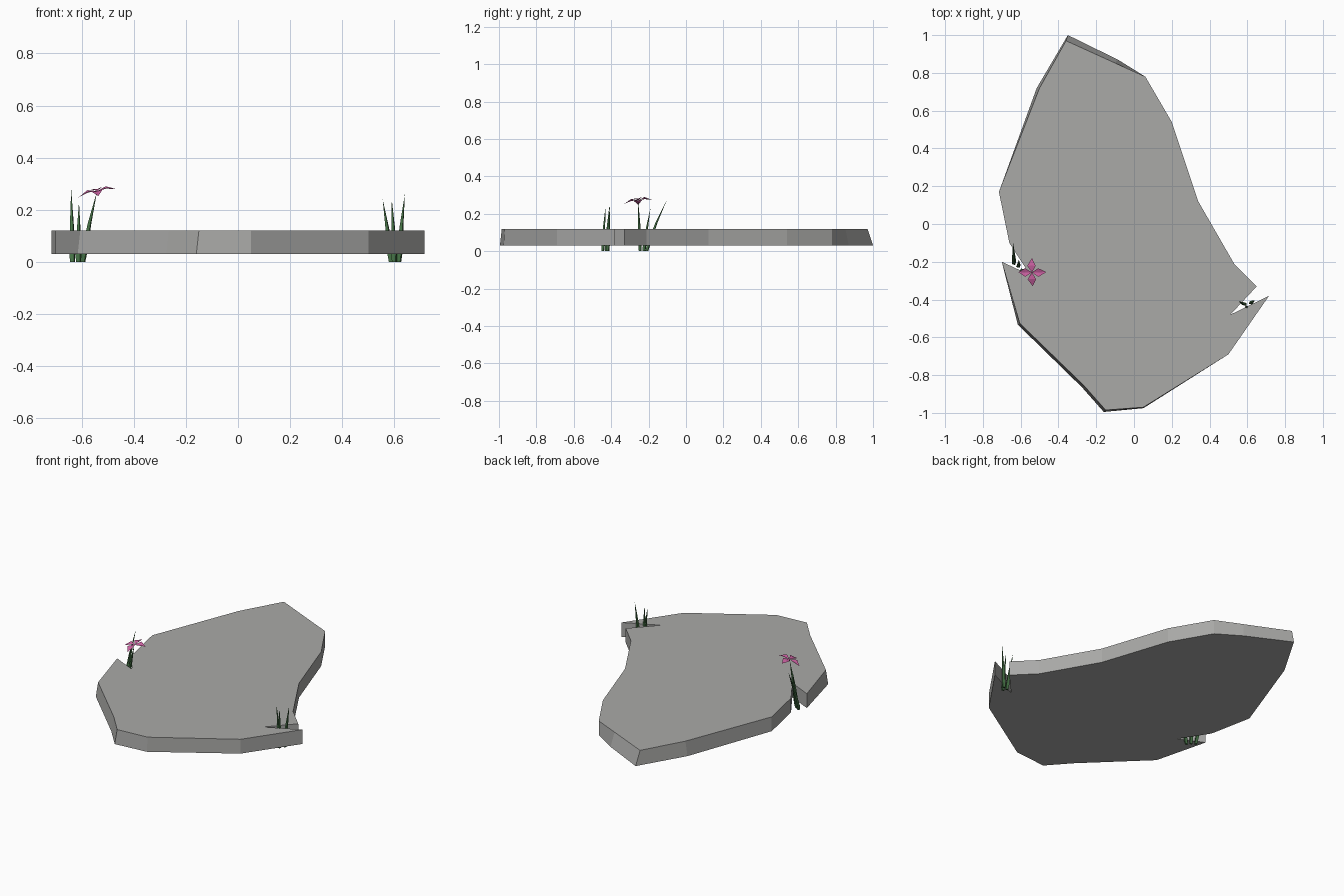
import bpy, bmesh, math
from mathutils import Vector, Matrix

if "Cube" in bpy.data.objects:
    bpy.data.objects.remove(bpy.data.objects["Cube"])


def material(name, rgb):
    m = bpy.data.materials.new(name)
    m.diffuse_color = (*rgb, 1)
    m.use_nodes = True
    m.node_tree.nodes["Principled BSDF"].inputs["Base Color"].default_value = m.diffuse_color
    return m


STONE = material("stone grey", (0.40, 0.40, 0.39))
GREEN = material("grass green", (0.06, 0.17, 0.06))
PINK = material("petal pink", (0.60, 0.12, 0.36))


def finish(name, bm, mat, fix_normals=True):
    if fix_normals:
        bmesh.ops.recalc_face_normals(bm, faces=bm.faces[:])
    me = bpy.data.meshes.new(name)
    bm.to_mesh(me)
    bm.free()
    me.materials.append(mat)
    ob = bpy.data.objects.new(name, me)
    bpy.context.collection.objects.link(ob)
    return ob


# Stone slab: top outline, clockwise from the far tip, with two cracks
outline = [(-0.36, 0.97), (-0.10, 0.852), (0.06, 0.78), (0.20, 0.54), (0.34, 0.12),
           (0.53, -0.21), (0.65, -0.33), (0.51, -0.48), (0.715, -0.38), (0.50, -0.69),
           (0.05, -0.97), (-0.15, -0.985), (-0.265, -0.855), (-0.605, -0.525),
           (-0.70, -0.20), (-0.55, -0.27), (-0.66, -0.10), (-0.715, 0.17), (-0.50, 0.72)]
# where the lower edge sticks out from the upper one
flare = {0: (0.01, 0.03), 1: (0.015, 0.018), 10: (0, -0.005), 11: (-0.01, -0.01),
         12: (-0.01, -0.01), 13: (-0.01, -0.008), 18: (-0.015, 0.0)}
bm = bmesh.new()
top = [bm.verts.new((x, y, 0.12)) for x, y in outline]
low = []
for i, (x, y) in enumerate(outline):
    dx, dy = flare.get(i, (0, 0))
    low.append(bm.verts.new((x + dx, y + dy, 0.03)))
bm.faces.new(top)
bm.faces.new(low[::-1])
n = len(top)
for i in range(n):
    j = (i + 1) % n
    bm.faces.new((top[i], top[j], low[j], low[i]))
finish("stone_slab", bm, STONE)


# Grass blades: four-sided, bulging near the root and tapering to a point
def blade(bm, root, tip, r=0.013):
    root, tip = Vector(root), Vector(tip)
    rings = []
    for t, k in ((0, 0.8), (0.12, 1.0), (0.55, 0.6)):
        c = root.lerp(tip, t)
        c.x += (root.x - tip.x) * 0.3 * t * (1 - t)
        c.y += (root.y - tip.y) * 0.3 * t * (1 - t)
        rings.append([bm.verts.new(c + Vector((math.cos(a) * r * k, math.sin(a) * r * k * 0.8, 0)))
                      for a in (0.5, 2.0, 3.6, 5.2)])
    end = bm.verts.new(tip)
    bm.faces.new(rings[0][::-1])
    for i in range(4):
        j = (i + 1) % 4
        for a, b in zip(rings, rings[1:]):
            bm.faces.new((a[i], a[j], b[j], b[i]))
        bm.faces.new((rings[-1][i], rings[-1][j], end))


def tuft(name, blades):
    bm = bmesh.new()
    for root, tip in blades:
        blade(bm, root, tip)
    finish(name, bm, GREEN)


tuft("grass_right", [((0.588, -0.425, 0), (0.555, -0.41, 0.24)),
                     ((0.600, -0.445, 0), (0.59, -0.43, 0.24)),
                     ((0.617, -0.418, 0), (0.64, -0.405, 0.26))])
tuft("grass_left", [((-0.635, -0.210, 0), (-0.64, -0.10, 0.28)),
                    ((-0.612, -0.225, 0), (-0.61, -0.19, 0.23))])
tuft("flower_stem", [((-0.595, -0.245, 0), (-0.541, -0.256, 0.27))])

# Flower: four creased, drooping petals, tilted as one
bm = bmesh.new()
for q in range(4):
    turn = Matrix.Rotation(q * math.pi / 2, 3, 'Z')
    pts = [(0, 0, 0), (0.036, -0.023, 0.008), (0.075, 0, -0.009),
           (0.036, 0.023, 0.008), (0.036, 0, 0.002)]
    v = [bm.verts.new(turn @ Vector(p)) for p in pts]
    for a, b in ((0, 1), (1, 2), (2, 3), (3, 0)):
        bm.faces.new((v[a], v[b], v[4]))
flower = finish("flower_petals", bm, PINK, False)
flower.location = (-0.54, -0.256, 0.272)
flower.rotation_euler = (math.radians(8), math.radians(-12), 0)
